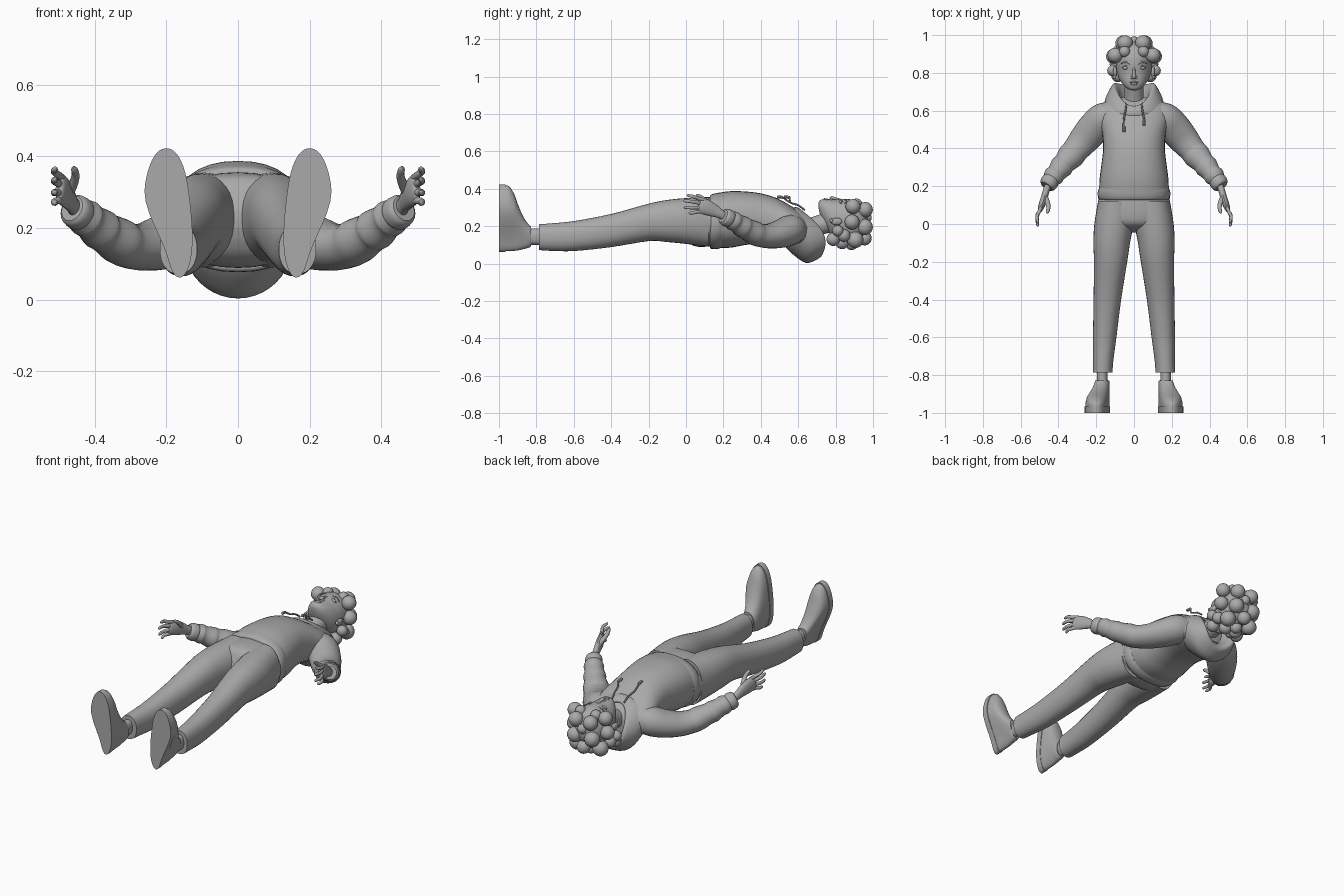
import bpy, bmesh, math
from mathutils import Vector

grey = bpy.data.materials.new("plain_grey")
grey.diffuse_color = (0.4, 0.4, 0.4, 1)


def finish(name, bm, mirror=False, angle=40):
    bmesh.ops.recalc_face_normals(bm, faces=bm.faces)
    me = bpy.data.meshes.new(name)
    bm.to_mesh(me)
    bm.free()
    me.materials.append(grey)
    ob = bpy.data.objects.new(name, me)
    bpy.context.collection.objects.link(ob)
    bpy.context.view_layer.objects.active = ob
    ob.select_set(True)
    bpy.ops.object.shade_smooth_by_angle(angle=math.radians(angle))
    ob.select_set(False)
    if mirror:
        ob.modifiers.new("Mirror", 'MIRROR')
    return ob


def skin(bm, rings, cap=True):
    """Join closed rings of points into a surface."""
    vs = [[bm.verts.new(p) for p in r] for r in rings]
    n = len(vs[0])
    for a, b in zip(vs, vs[1:]):
        for i in range(n):
            bm.faces.new((a[i], a[(i + 1) % n], b[(i + 1) % n], b[i]))
    if cap:
        bm.faces.new(vs[0])
        bm.faces.new(vs[-1])


def smooth_rows(rows, k):
    """Catmull-Rom interpolation of rows of numbers."""
    out = []
    for i in range(len(rows) - 1):
        p = [rows[max(0, min(len(rows) - 1, i + d))] for d in (-1, 0, 1, 2)]
        for j in range(k):
            t = j / k
            out.append([0.5 * (2 * b + (c - a) * t + (2 * a - 5 * b + 4 * c - d) * t * t
                               + (3 * b - a - 3 * c + d) * t ** 3) for a, b, c, d in zip(*p)])
    return out + [list(rows[-1])]


def oval(n, e):
    """Unit superellipse points."""
    for i in range(n):
        a = 2 * math.pi * i / n
        c, s = math.cos(a), math.sin(a)
        yield (math.copysign(abs(c) ** (2 / e), c), math.copysign(abs(s) ** (2 / e), s))


def body_rings(rows, n=32, e=2.2, k=4):
    """Rows of (y, x centre, half width, z low, z high), rings facing along y."""
    return [[(cx + w * u, y, (lo + hi) / 2 + (hi - lo) / 2 * v) for u, v in oval(n, e)]
            for y, cx, w, lo, hi in smooth_rows(rows, k)]


def body(name, rows, mirror=False, **kw):
    bm = bmesh.new()
    skin(bm, body_rings(rows, **kw))
    return finish(name, bm, mirror)


def add_tube(bm, rows, n=16, k=4):
    """Rows of (x, y, z, side radius, up radius) swept along their path."""
    rows = smooth_rows(rows, k)
    pts = [Vector(r[:3]) for r in rows]
    rings = []
    for i, r in enumerate(rows):
        t = (pts[min(i + 1, len(pts) - 1)] - pts[max(i - 1, 0)]).normalized()
        v = Vector((0, 0, 1))
        v = (v - t * v.dot(t)).normalized()
        u = t.cross(v)
        rings.append([pts[i] + u * r[3] * a + v * r[4] * b for a, b in oval(n, 2)])
    skin(bm, rings)


def add_ball(bm, c, r, seg=20):
    res = bmesh.ops.create_uvsphere(bm, u_segments=seg, v_segments=seg // 2 + 2, radius=1)
    for v in res["verts"]:
        v.co = Vector(c) + Vector(a * b for a, b in zip(v.co, r))


def tubes(name, paths, mirror=False, **kw):
    bm = bmesh.new()
    for p in paths:
        add_tube(bm, p, **kw)
    return finish(name, bm, mirror)


# Trousers: hips and two tapering legs
body("trouser_hips", [(.16, 0, .182, .095, .355), (.06, 0, .2, .09, .355), (0, 0, .19, .12, .34),
                      (-.03, 0, .12, .16, .29), (-.045, 0, .04, .2, .25)])
body("trouser_legs", [(.12, .095, .095, .09, .355), (0, .107, .103, .105, .35), (-.1, .118, .097, .115, .34),
                      (-.2, .124, .088, .12, .32), (-.4, .141, .073, .088, .265), (-.6, .155, .062, .067, .227),
                      (-.72, .163, .054, .068, .215), (-.785, .166, .052, .072, .21)], mirror=True)

# Ankles and shoes
body("ankles", [(-.75, .168, .028, .1, .185), (-.9, .168, .03, .1, .19)], mirror=True)


def shoe_ring(y, lo, hi, w):
    ring = []
    for u, v in oval(40, 2.15):
        z = (lo + hi) / 2 + (hi - lo) / 2 * v
        f = max(0, min(1, (z - .1) / .22))
        f = f * f * (3 - 2 * f)
        ring.append((.163 + .037 * f + u * w * (.043 + .022 * f), y, z))
    return ring


def shoe_part(name, rows, k):
    bm = bmesh.new()
    skin(bm, [shoe_ring(*r) for r in smooth_rows(rows, k)])
    return finish(name, bm, True)


shoe_part("shoe_soles", [(-1, .062, .423, 1), (-.965, .062, .423, 1)], 1)
shoe_part("shoe_uppers", [(-.966, .066, .418, .95), (-.945, .066, .412, .94), (-.92, .068, .375, .9),
                          (-.9, .07, .32, .87), (-.87, .077, .25, .84), (-.84, .085, .208, .82),
                          (-.828, .092, .2, .75)], 3)

# Hoodie: body, hem band, sleeves, cuffs
body("hoodie_body", [(.17, 0, .185, .085, .378), (.24, 0, .182, .085, .387), (.32, 0, .172, .1, .385),
                     (.4, 0, .163, .105, .375), (.48, 0, .168, .095, .352), (.55, 0, .184, .085, .315),
                     (.61, 0, .185, .085, .275), (.645, 0, .155, .1, .245), (.67, 0, .1, .12, .21)], e=2.3)
body("hoodie_hem", [(.128, 0, .18, .088, .362), (.136, 0, .19, .078, .37), (.17, 0, .192, .078, .378),
                    (.19, 0, .185, .085, .378)], e=2.3, k=2)
tubes("sleeves", [[(.1, .605, .18, .05, .06), (.155, .565, .18, .083, .08), (.21, .51, .16, .087, .076),
                   (.265, .445, .147, .08, .066), (.31, .39, .152, .07, .062), (.335, .36, .166, .071, .063),
                   (.37, .32, .187, .059, .056), (.385, .302, .197, .062, .058), (.41, .27, .217, .051, .05),
                   (.425, .253, .228, .055, .052), (.44, .232, .238, .044, .044)]], True, n=24)
tubes("cuffs", [[(.436, .238, .234, .036, .04), (.442, .23, .239, .047, .048), (.456, .208, .25, .045, .046),
                 (.463, .198, .255, .035, .037)]], True, n=24)

# Hood: rows of front (y, z), back (y, z), half width, side lift
hood_rows = [(.55, .29, .53, .09, .15, .03), (.575, .3, .57, .05, .16, .04), (.595, .3, .64, .004, .15, .05),
             (.615, .288, .7, .022, .125, .06), (.625, .275, .728, .05, .105, .058),
             (.612, .262, .7, .09, .08, .04), (.57, .24, .6, .12, .065, .02)]
bm = bmesh.new()
rings = []
for fy, fz, by, bz, w, lift in smooth_rows(hood_rows, 4):
    ring = []
    for i in range(40):
        a = 2 * math.pi * i / 40
        f = (1 + math.cos(a)) / 2
        ring.append((w * math.sin(a), by + (fy - by) * f + lift * math.sin(a) ** 2, bz + (fz - bz) * f))
    rings.append(ring)
skin(bm, rings, cap=False)
finish("hood", bm, angle=60)

# Drawstrings with tipped ends
for s, end in ((-1, .5), (1, .535)):
    tubes("drawstring", [[(s * .04, .635, .285, .005, .005), (s * .045, .6, .312, .005, .005),
                          (s * .053, .56, .325, .005, .005), (s * .055, end + .02, .352, .005, .005),
                          (s * .053, end + .015, .354, .008, .008), (s * .052, end - .012, .357, .008, .008)]],
          n=8, k=2)

# Hands: wrist and palm, four fingers, thumb
tubes("palms", [[(.445, .225, .243, .02, .025), (.462, .185, .265, .018, .025), (.472, .15, .283, .018, .034),
                 (.486, .105, .302, .018, .042), (.497, .075, .31, .013, .036), (.5, .068, .312, .006, .025)]], True)
fingers = []
for z, dz, tip in ((.342, .022, .005), (.321, .014, -.012), (.299, .0, -.01), (.28, -.01, .015)):
    fingers.append([(.488, .1, z - .004, .009, .011), (.502, .065, z + dz * .3, .0095, .0105),
                    (.514, .04 + tip * .4, z + dz * .7, .0085, .0095), (.51, tip + .008, z + dz, .0075, .008),
                    (.506, tip, z + dz * 1.05, .003, .003)])
fingers.append([(.47, .145, .3, .013, .014), (.458, .115, .328, .013, .013), (.453, .09, .348, .011, .011),
                (.457, .066, .364, .009, .009), (.46, .056, .37, .003, .003)])
tubes("fingers", fingers, True, n=10, k=3)

# Neck and head
tubes("neck", [[(0, .58, .17, .065, .055), (0, .66, .19, .052, .052), (0, .76, .22, .052, .055)]], n=24)
body("head", [(.708, 0, .012, .3, .326), (.716, 0, .034, .265, .338), (.735, 0, .056, .22, .344),
              (.765, 0, .077, .165, .344), (.8, 0, .09, .13, .342), (.85, 0, .097, .11, .346),
              (.9, 0, .095, .11, .338), (.945, 0, .073, .14, .305), (.972, 0, .03, .19, .255)], e=2.1)

# Facial features
bm = bmesh.new()
add_tube(bm, [(0, .835, .338, .006, .006), (0, .8, .346, .008, .008), (0, .78, .35, .012, .01),
              (0, .77, .345, .008, .005)], n=12)
for s in (-1, 1):
    add_ball(bm, (s * .011, .775, .342), (.009, .008, .008), 12)
finish("nose", bm)
bm = bmesh.new()
add_ball(bm, (0, .751, .341), (.023, .006, .008), 16)
add_ball(bm, (0, .741, .341), (.019, .007, .009), 16)
finish("lips", bm)
bm = bmesh.new()
add_ball(bm, (.042, .826, .327), (.018, .009, .012), 16)
add_tube(bm, [(.022, .829, .337, .003, .003), (.042, .838, .335, .003, .003), (.062, .828, .321, .003, .003)], n=8)
finish("eyes", bm, True)
tubes("eyebrows", [[(.02, .848, .342, .004, .003), (.045, .858, .337, .004, .003), (.068, .85, .321, .003, .003)]],
      True, n=8)
bm = bmesh.new()
add_ball(bm, (.1, .805, .225), (.012, .03, .02), 16)
add_ball(bm, (.103, .778, .23), (.009, .012, .01), 12)
finish("ears", bm, True)

# Hair: round puffs mirrored over the skull
bm = bmesh.new()
for x, y, z, r in ((.047, .958, .288, .041), (.1, .893, .305, .04), (.108, .888, .222, .04), (.112, .812, .175, .03),
                   (.085, .787, .13, .036), (.056, .956, .195, .043), (.075, .905, .127, .044),
                   (.035, .835, .113, .036), (.04, .79, .13, .032), (.095, .845, .15, .034), (.05, .912, .318, .03)):
    add_ball(bm, (x, y, z), (r, r, r))
finish("hair_puffs", bm, True)
bm = bmesh.new()
for y, z, r in ((.955, .135, .038), (.885, .105, .033), (.965, .245, .028)):
    add_ball(bm, (0, y, z), (r, r, r))
finish("hair_centre_puffs", bm)
